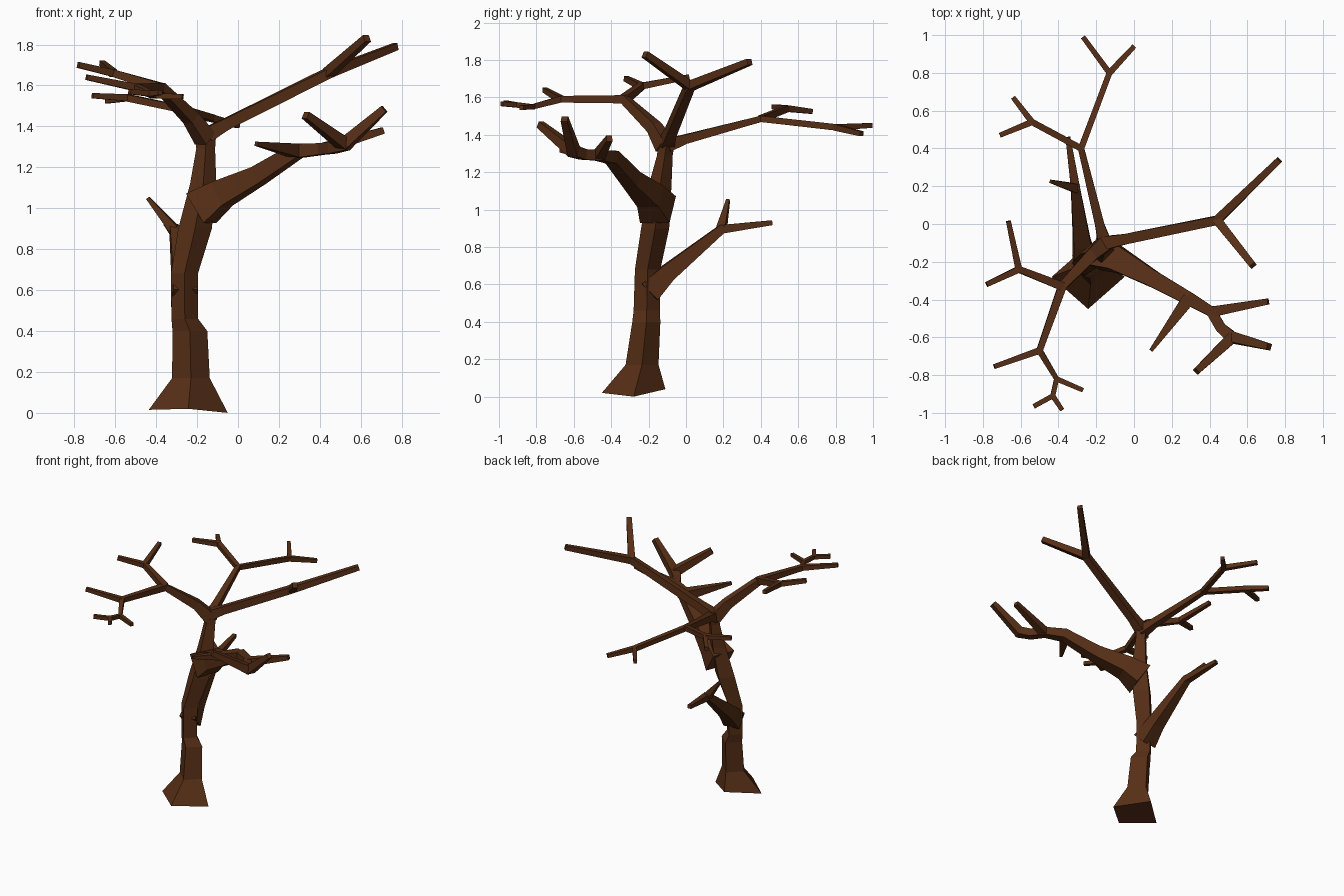
import bpy
from mathutils import Vector

bark = bpy.data.materials.new("bark")
bark.diffuse_color = (0.095, 0.028, 0.008, 1)


def make_object(name, rings_list):
    """Join one or more chains of four-sided rings into a capped mesh."""
    verts, faces = [], []
    for rings in rings_list:
        base = len(verts)
        for ring in rings:
            verts += ring
        for i in range(len(rings) - 1):
            for k in range(4):
                a, b = base + i * 4 + k, base + i * 4 + (k + 1) % 4
                faces.append((a, b, b + 4, a + 4))
        end = base + (len(rings) - 1) * 4
        faces.append((base + 3, base + 2, base + 1, base))
        faces.append((end, end + 1, end + 2, end + 3))
    mesh = bpy.data.meshes.new(name)
    mesh.from_pydata(verts, [], faces)
    mesh.materials.append(bark)
    obj = bpy.data.objects.new(name, mesh)
    bpy.context.collection.objects.link(obj)
    return obj


def square_tube(path):
    """Square rings along points (x, y, z, half width)."""
    pts = [Vector(p[:3]) for p in path]
    rings = []
    for i, p in enumerate(pts):
        d_in = (p - pts[max(i - 1, 0)]).normalized()
        d_out = (pts[min(i + 1, len(pts) - 1)] - p).normalized()
        d = (d_in + d_out).normalized()
        side = d.cross(Vector((0, 0, 1))).normalized()
        up = side.cross(d)
        r = path[i][3]
        rings.append([p + side * (a * r) + up * (b * r)
                      for a, b in ((-1, -1), (1, -1), (1, 1), (-1, 1))])
    return rings


def branch(name, *paths):
    make_object(name, [square_tube(p) for p in paths])


# Trunk: diamond sections (x, y, z, half x, half y)
trunk = [(-.243, -.28, .02, .193, .17), (-.23, -.235, .17, .092, .088),
         (-.235, -.212, .40, .085, .075), (-.26, -.21, .46, .065, .07),
         (-.262, -.205, .68, .066, .068), (-.21, -.165, .90, .082, .075),
         (-.17, -.14, 1.12, .064, .062), (-.158, -.113, 1.29, .046, .042),
         (-.155, -.10, 1.39, .05, .045)]
rings = [[Vector((x + rx * a, y + ry * b, z))
          for a, b in ((1, 0), (0, 1), (-1, 0), (0, -1))]
         for x, y, z, rx, ry in trunk]
for v, z in zip(rings[0], (.003, .04, .015, .03)):   # uneven foot
    v.z = z
rings[0][3].z = .02
rings[0][0].z = 0
make_object("trunk", [rings])

# Upper right branch
node = (.44, .02, 1.66, .024)
branch("upper_right_branch",
       [(-.15, -.10, 1.36, .036), (-.06, -.083, 1.41, .028), node, (.77, .34, 1.79, .017)],
       [node, (.63, -.22, 1.83, .018)])

# Heavy lower right branch
n1 = (.29, -.395, 1.28, .035)
n2 = (.41, -.465, 1.29, .028)
n3 = (.52, -.60, 1.31, .03)
branch("lower_right_branch",
       [(-.18, -.15, 1.0, .085), (-.08, -.19, 1.07, .064), (.10, -.29, 1.16, .044),
        n1, n2, (.46, -.55, 1.295, .028), n3, (.715, -.65, 1.485, .018)],
       [n3, (.33, -.78, 1.455, .018)],
       [n2, (.71, -.41, 1.38, .016)],
       [n1, (.09, -.67, 1.315, .01)])

# Low back branch
node = (-.31, .19, .895, .024)
branch("low_back_branch",
       [(-.262, -.20, .56, .06), (-.275, -.10, .66, .046), node, (-.35, .46, .93, .013)],
       [node, (-.44, .225, 1.05, .009)])

# Upper back branch
n1 = (-.28, .40, 1.485, .017)
n2 = (-.54, .54, 1.54, .017)
n3 = (-.13, .80, 1.44, .017)
branch("upper_back_branch",
       [(-.155, -.10, 1.345, .036), (-.18, -.01, 1.375, .025), n1, n3, (-.27, .99, 1.45, .013)],
       [n3, (0, .94, 1.405, .013)],
       [n1, n2, (-.64, .67, 1.525, .013)],
       [n2, (-.71, .47, 1.55, .013)])

# Upper left branch
n1 = (-.38, -.33, 1.59, .023)
n2 = (-.61, -.24, 1.66, .018)
n3 = (-.50, -.67, 1.59, .018)
n4 = (-.41, -.82, 1.55, .014)
n5 = (-.43, -.91, 1.56, .014)
branch("upper_left_branch",
       [(-.16, -.11, 1.34, .042), (-.23, -.17, 1.44, .032), n1, n3, n4, n5,
        (-.53, -.965, 1.57, .013)],
       [n5, (-.38, -.985, 1.565, .012)],
       [n4, (-.27, -.88, 1.545, .012)],
       [n3, (-.74, -.755, 1.64, .013)],
       [n1, n2, (-.78, -.32, 1.70, .014)],
       [n2, (-.665, .015, 1.71, .013)])
